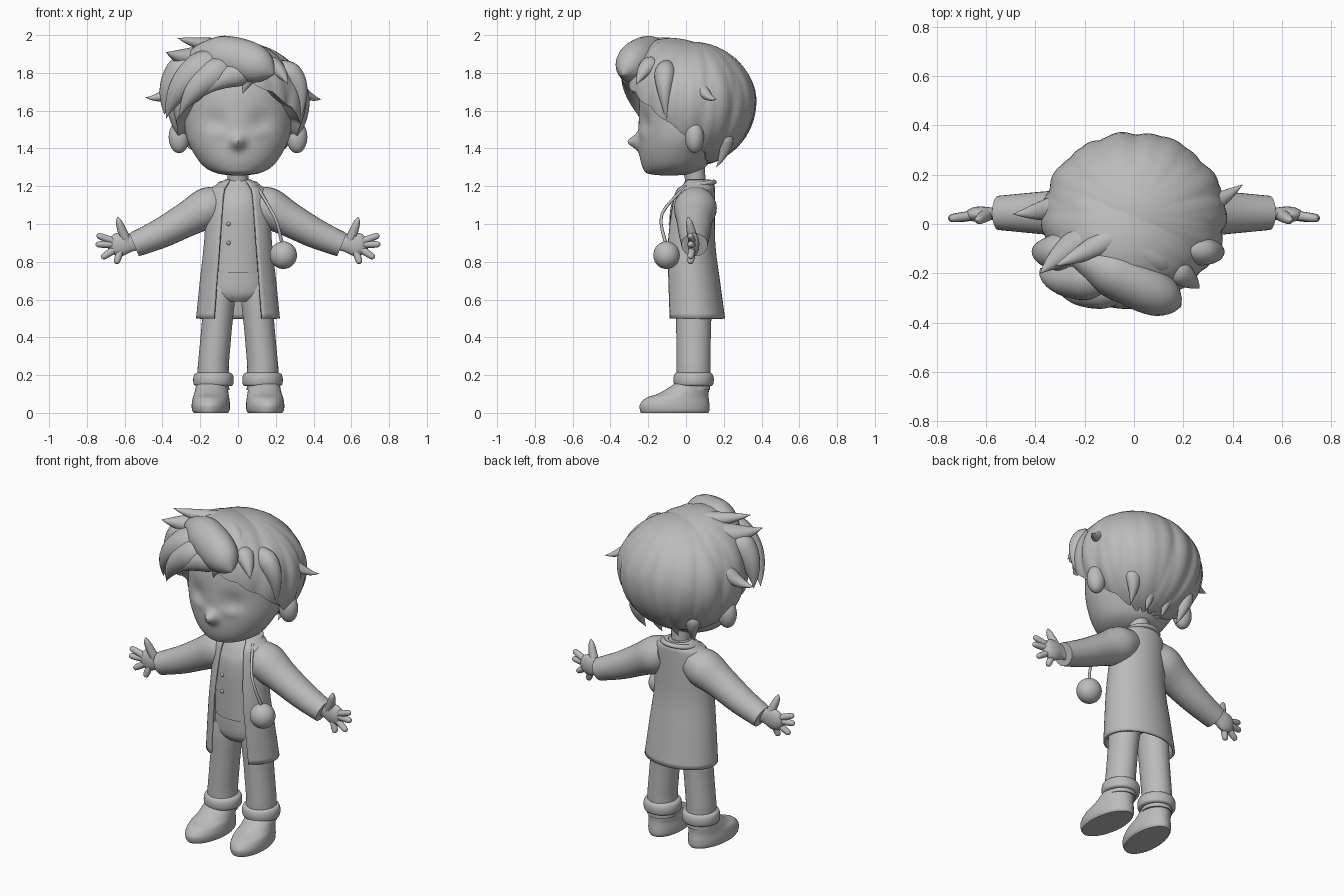
import bpy, bmesh, math
from mathutils import Vector

if "Cube" in bpy.data.objects:
    bpy.data.objects.remove(bpy.data.objects["Cube"])

mat = bpy.data.materials.new("plain grey")
mat.diffuse_color = (0.5, 0.5, 0.5, 1)
mat.use_nodes = True
mat.node_tree.nodes["Principled BSDF"].inputs["Base Color"].default_value = mat.diffuse_color


def finish(name, bm, angle=50):
    bmesh.ops.recalc_face_normals(bm, faces=bm.faces)
    me = bpy.data.meshes.new(name)
    bm.to_mesh(me)
    bm.free()
    ob = bpy.data.objects.new(name, me)
    bpy.context.collection.objects.link(ob)
    me.materials.append(mat)
    bpy.ops.object.select_all(action='DESELECT')
    bpy.context.view_layer.objects.active = ob
    ob.select_set(True)
    bpy.ops.object.shade_smooth_by_angle(angle=math.radians(angle))
    return ob


def smooth_rows(rows, k):
    """Catmull-Rom interpolation of a short profile, k steps per row."""
    out = []
    for i in range(len(rows) - 1):
        p = [rows[max(i - 1, 0)], rows[i], rows[i + 1], rows[min(i + 2, len(rows) - 1)]]
        for j in range(k):
            t = j / k
            out.append([0.5 * (2 * b + (c - a) * t + (2 * a - 5 * b + 4 * c - d) * t * t
                               + (3 * b - a - 3 * c + d) * t ** 3) for a, b, c, d in zip(*p)])
    return out + [list(rows[-1])]


def skin(rings, closed=True, caps=True):
    bm = bmesh.new()
    vs = [[bm.verts.new(p) for p in r] for r in rings]
    n = len(rings[0])
    for a, b in zip(vs, vs[1:]):
        for i in range(n if closed else n - 1):
            j = (i + 1) % n
            bm.faces.new((a[i], a[j], b[j], b[i]))
    if caps:
        bm.faces.new(vs[0])
        bm.faces.new(vs[-1])
    return bm


def loft(rows, k=5, n=40):
    """Stack of ellipses; rows are z, y centre, x radius, y radius."""
    turn = [2 * math.pi * i / n for i in range(n)]
    return skin([[(rx * math.cos(a), cy + ry * math.sin(a), z) for a in turn]
                 for z, cy, rx, ry in smooth_rows(rows, k)])


def tube(name, rows, ref=(0, 1, 0), flat=1.0, k=6, n=20):
    """Tapered tube; rows are x, y, z, radius; flat squashes it along ref."""
    pts = smooth_rows(rows, k)
    rings = []
    for i, p in enumerate(pts):
        t = Vector(pts[min(i + 1, len(pts) - 1)][:3]) - Vector(pts[max(i - 1, 0)][:3])
        side = t.normalized().cross(Vector(ref)).normalized()
        up = side.cross(t).normalized() * flat
        r = max(p[3], .0015)
        rings.append([Vector(p[:3]) + r * (side * math.cos(2 * math.pi * j / n)
                      + up * math.sin(2 * math.pi * j / n)) for j in range(n)])
    return finish(name, skin(rings))


def lock(name, start, bend, end, r, blunt=2, ref=(0, 1, 0)):
    """Hair lock along a bent path, rounded at its root and closing to a tip."""
    a, b, c = Vector(start), Vector(bend), Vector(end)
    rows = []
    for i in range(17):
        t = i / 16
        p = a * (1 - t) ** 2 + b * 2 * t * (1 - t) + c * t * t
        rows.append((*p, r * min(1, 1.7 * math.sqrt(t)) * (1 - t ** blunt)))
    tube(name, rows, ref, .9, k=2)


def ball(name, loc, scale):
    bm = bmesh.new()
    bmesh.ops.create_uvsphere(bm, u_segments=32, v_segments=20, radius=1)
    for v in bm.verts:
        v.co = Vector([c * s + l for c, s, l in zip(v.co, scale, loc)])
    return finish(name, bm)


# head with a pushed-out nose and soft eye sockets
bm = loft([(1.257, -.09, .03, .04), (1.268, -.085, .11, .12), (1.30, -.065, .175, .165),
           (1.36, -.05, .225, .195), (1.45, -.025, .27, .225), (1.56, 0, .288, .25),
           (1.70, .02, .29, .26), (1.82, .03, .25, .23), (1.90, .03, .13, .13)], k=9, n=96)
for v in bm.verts:
    if v.co.y < -.05:
        x, z = abs(v.co.x), v.co.z
        v.co.y -= .06 * math.exp(-(x / .034) ** 2 - ((z - 1.435) / .036) ** 2)
        v.co.y += .02 * math.exp(-((x - .12) / .06) ** 2 - ((z - 1.54) / .06) ** 2)
        v.co.y -= .008 * math.exp(-((x - .11) / .05) ** 2 - ((z - 1.48) / .03) ** 2)
finish("head", bm)
finish("neck", loft([(1.15, .05, .06, .06), (1.22, .05, .054, .054), (1.30, .04, .06, .06)]))


# hair cap: ridged shell whose lower edge drops from the forehead to the nape
def hairline(deg):
    f = min(1, deg / 140)
    return 1.74 - .41 * f * f * (3 - 2 * f)


N, M = 144, 30
rings = []
for j in range(M + 3):
    t = min(j / M, 1)
    ring = []
    for i in range(N):
        phi = 2 * math.pi * i / N
        front = abs((math.degrees(phi) + 270) % 360 - 180)
        zl = hairline(front) - .012 * abs(math.sin(9 * phi))
        low = math.acos((zl - 1.65) / (.33 if zl > 1.65 else .345))
        th = .03 + (low - .03) * t
        z = 1.65 + math.cos(th) * (.315 if th < math.pi / 2 else .345)
        ridge = .7 * abs(math.sin(6 * phi + 2 * t + .8 * math.sin(3 * phi))) ** .7 \
            + .3 * abs(math.sin(10.5 * phi - 1.5 * t))
        r = math.sin(th) * (.965 + .055 * ridge * min(1, 2 * t))
        r *= (1, .93, .7)[max(0, j - M)]
        # fuller towards the front left
        swell = max(0, math.cos(phi + math.radians(115))) * max(0, math.sin(2 * th))
        x = .372 * r * math.cos(phi)
        z += .06 * swell + .012 * max(0, j - M)
        ring.append((x, .03 + .34 * r * math.sin(phi) - .03 * swell, z))
    rings.append(ring)
finish("hair_cap", skin(rings), 60)

# rolled quiff, swept fringe and loose tips
up = (0, 0, 1)
lock("quiff", (-.27, -.10, 1.87), (.0, -.235, 1.92), (.19, -.335, 1.79), .115, blunt=8)
lock("quiff_back", (-.20, .02, 1.88), (.03, -.10, 1.93), (.17, -.20, 1.84), .085, blunt=6)
lock("fringe_outer", (.0, -.18, 1.87), (-.31, -.27, 1.83), (-.38, -.18, 1.56), .115)
lock("fringe_middle", (.03, -.22, 1.85), (-.22, -.32, 1.80), (-.31, -.25, 1.57), .095)
lock("fringe_inner", (.13, -.26, 1.80), (-.08, -.31, 1.82), (-.22, -.29, 1.66), .075)
lock("fringe_end", (.09, -.26, 1.81), (.05, -.29, 1.77), (.025, -.275, 1.69), .04)
lock("temple_left", (-.18, -.1, 1.87), (-.38, -.13, 1.80), (-.39, -.1, 1.58), .10)
lock("temple_right", (.16, -.09, 1.83), (.37, -.13, 1.82), (.325, -.10, 1.54), .075)
lock("crown_tip", (.05, .02, 1.92), (-.18, -.11, 1.94), (-.32, -.17, 1.985), .06, ref=up)
lock("upper_tip", (-.08, 0, 1.89), (-.28, -.10, 1.86), (-.38, -.2, 1.91), .08, ref=up)
lock("side_tip_left", (-.26, .08, 1.80), (-.36, .05, 1.65), (-.49, .04, 1.67), .055, ref=up)
lock("side_tip_right", (.26, .05, 1.78), (.36, .10, 1.66), (.44, .16, 1.66), .04, ref=up)
lock("temple_tip_right", (.12, -.15, 1.86), (.22, -.22, 1.84), (.265, -.26, 1.74), .06, ref=up)
for x in (-.17, -.06, .05, .16):
    lock("nape_lock", (x * 1.2, .20, 1.52), (x * 1.15, .24, 1.42), (x, .16, 1.30), .05)

# coat shell, open at the front; rows are z, x radius, y centre, y radius, gap
n = 48
rings = []
for z, rx, cy, ry, edge in smooth_rows([
        (.50, .222, .045, .162, .13), (.70, .202, .03, .15, .115), (.90, .18, .018, .137, .10),
        (1.15, .162, .038, .115, .08), (1.205, .12, .058, .092, .065), (1.235, .068, .06, .068, .045)], 5):
    g = math.asin(edge / rx)
    ang = [-math.pi / 2 + g + (2 * math.pi - 2 * g) * i / n for i in range(n + 1)]
    rings.append([(rx * math.cos(a), cy + ry * math.sin(a), z) for a in ang])
coat = finish("coat", skin(rings, closed=False, caps=False))
sol = coat.modifiers.new("thickness", 'SOLIDIFY')
sol.thickness, sol.offset = .014, -1

# folded collar around the back of the neck
arc = [math.radians(a) for a in range(-20, 201, 20)]
tube("collar", [(.095 * math.cos(a), .062 + .085 * math.sin(a), 1.208 + .014 * math.sin(a), .016) for a in arc],
     ref=up, flat=.8, k=3)

# shirt, trouser seat and buttons
finish("shirt", loft([(.74, .03, .155, .114), (1.05, .028, .145, .114), (1.15, .042, .125, .098),
                      (1.21, .055, .08, .07), (1.235, .055, .056, .056)]))
finish("trouser_seat", loft([(.59, .04, .10, .08), (.64, .038, .165, .108), (.78, .03, .152, .106)]))
for z in (.90, 1.0):
    ball("button", (-.05, -.08, z), (.011, .012, .011))

for s in (-1, 1):
    # ear
    ball("ear", (s * .312, .045, 1.46), (.055, .05, .085))
    # sleeve
    tube("sleeve", [(s * .08, .055, 1.12, .085), (s * .16, .05, 1.085, .108), (s * .27, .045, 1.025, .092),
                    (s * .41, .045, .95, .079), (s * .55, .045, .89, .066)], flat=1.05, n=28)
    # hand: palm, four fanned fingers and a raised thumb
    tube("palm", [(s * .53, .045, .90, .04), (s * .57, .042, .90, .048), (s * .62, .04, .893, .062),
                  (s * .66, .038, .885, .052), (s * .69, .036, .88, .01)], flat=.5)
    for deg, reach in ((20, .145), (0, .142), (-33, .132), (-72, .108)):
        dx, dz = math.cos(math.radians(deg)), math.sin(math.radians(deg))
        tube("finger", [(s * (.612 + dx * reach * f), .04 - .018 * f, .892 + dz * reach * f, r)
                        for f, r in ((.2, .018), (.6, .019), (.92, .015), (1, .003))], n=12)
    tube("thumb", [(s * .59, .04, .91, .026), (s * .612, .028, .96, .024), (s * .63, .016, 1.01, .017),
                   (s * .637, .012, 1.036, .003)], n=12)
    # trouser leg leaning in towards the hip, and rolled cuff
    bm = loft([(.12, .04, .085, .088), (.25, .04, .082, .09), (.45, .04, .081, .092),
               (.60, .042, .083, .098), (.68, .04, .07, .09)])
    for v in bm.verts:
        v.co.x += s * (.131 - .09 * max(0, v.co.z - .25))
    finish("trouser_leg", bm)
    bm = loft([(.142, .04, .09, .09), (.15, .04, .104, .103), (.18, .04, .107, .107),
               (.205, .04, .10, .10), (.215, .04, .08, .085)], k=4)
    bmesh.ops.translate(bm, verts=bm.verts, vec=(s * .13, 0, 0))
    finish("trouser_cuff", bm)
    # shoe, toe turned slightly outward
    bm = loft([(0, -.06, .09, .178), (.015, -.06, .099, .184), (.045, -.06, .101, .184),
               (.08, -.045, .096, .165), (.105, -.01, .09, .13), (.165, .04, .08, .085)], k=4)
    for v in bm.verts:
        v.co.x += s * (.14 - .06 * v.co.y)
    finish("shoe", bm)

# cord and hanging ball
tube("cord", [(.10, .0, 1.20, .008), (.165, -.105, 1.09, .008), (.205, -.132, 1.01, .008),
              (.235, -.105, .89, .01)], ref=(1, 0, 0), n=10)
ball("hanging_ball", (.24, -.103, .835), (.072, .07, .073))
